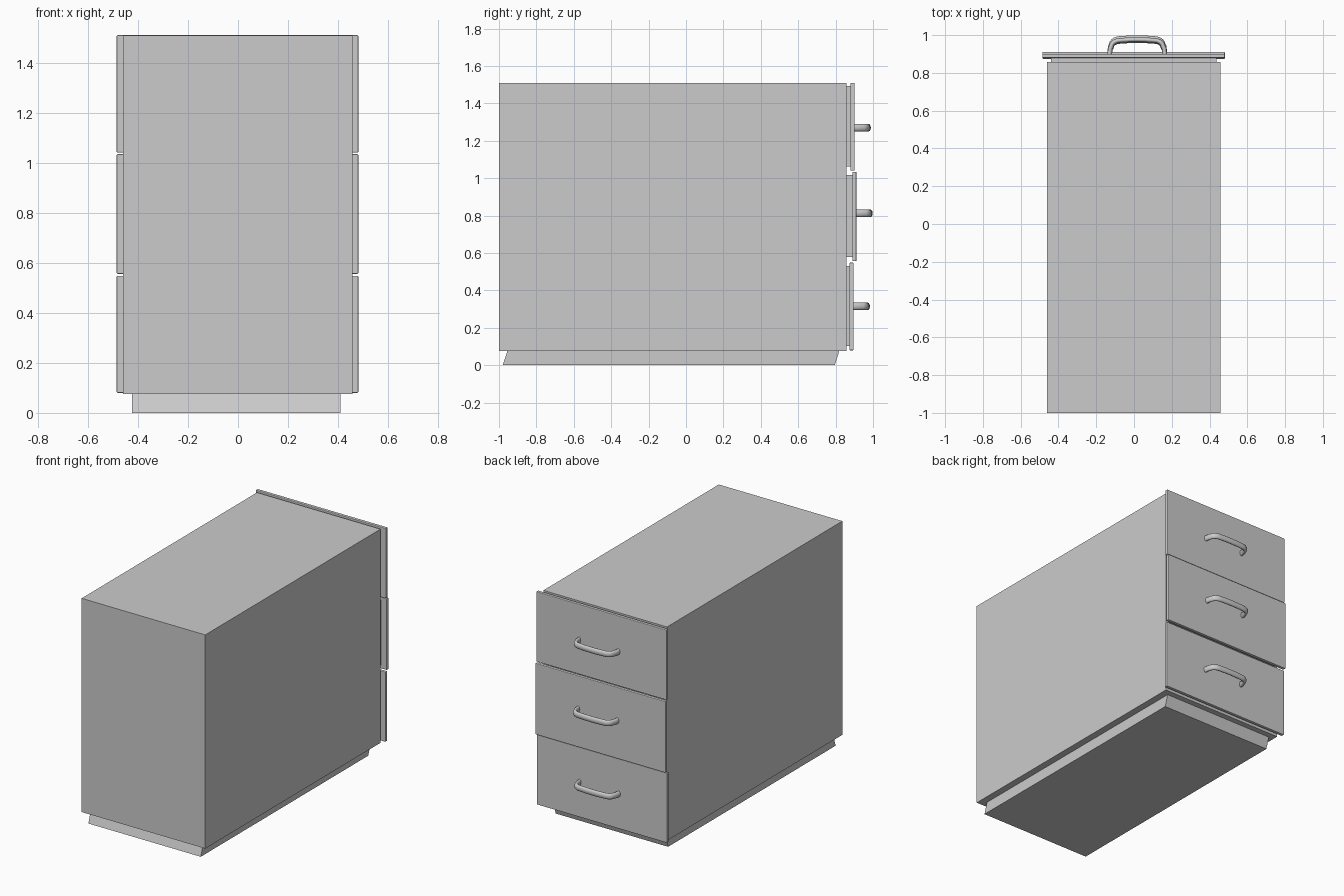
import bpy, bmesh, math
from mathutils import Vector

if "Cube" in bpy.data.objects:
    bpy.data.objects.remove(bpy.data.objects["Cube"])


def finish(name, bm, bevel=0.0):
    bmesh.ops.recalc_face_normals(bm, faces=bm.faces)
    me = bpy.data.meshes.new(name)
    bm.to_mesh(me)
    bm.free()
    ob = bpy.data.objects.new(name, me)
    bpy.context.collection.objects.link(ob)
    if bevel:
        mod = ob.modifiers.new("Bevel", 'BEVEL')
        mod.width = bevel
        mod.segments = 2
    return ob


def box(name, x, y, z, bevel=0.0, shear=0.0):
    """Box from (min, max) ranges; shear shifts the top along y."""
    bm = bmesh.new()
    bmesh.ops.create_cube(bm, size=1)
    for v in bm.verts:
        top = v.co.z > 0
        v.co = Vector((x[v.co.x > 0], y[v.co.y > 0] + (shear if top else 0), z[top]))
    return finish(name, bm, bevel)


def handle(name, cx, face_y, cz, sides=12):
    """Bow handle: an oval section swept along a rounded U path."""
    half = [(-0.146, -0.004), (-0.142, 0.03)]
    for i in range(6):  # rounded corner
        a = math.pi - i * math.pi / 10
        half.append((-0.09 + 0.047 * math.cos(a), 0.038 + 0.033 * math.sin(a)))
    half.append((-0.045, 0.074))
    path = [Vector(p) for p in half + [(0, 0.075)] + [(-a, b) for a, b in reversed(half)]]
    bm = bmesh.new()
    rings = []
    for i, p in enumerate(path):
        t = (path[min(i + 1, len(path) - 1)] - path[max(i - 1, 0)]).normalized()
        n = Vector((-t.y, t.x))
        ring = []
        for k in range(sides):
            a = 2 * math.pi * k / sides
            q = p + n * 0.0125 * math.cos(a)
            ring.append(bm.verts.new((cx + q.x, face_y + q.y, cz + 0.02 * math.sin(a))))
        rings.append(ring)
    for r, s in zip(rings, rings[1:]):
        for k in range(sides):
            j = (k + 1) % sides
            bm.faces.new((r[k], r[j], s[j], s[k]))
    bm.faces.new(rings[0])
    bm.faces.new(rings[-1])
    for f in bm.faces:
        f.smooth = len(f.verts) == 4
    return finish(name, bm)


# Cabinet shell and recessed plinth
box("cabinet_body", (-0.46, 0.457), (-1.0, 0.858), (0.075, 1.508))
box("plinth", (-0.424, 0.41), (-0.98, 0.795), (0.0, 0.08), shear=0.026)

# Drawers: name, front face y, z range, handle height
drawers = [
    ("bottom", 0.896, (0.08, 0.548), 0.315),
    ("middle", 0.911, (0.556, 1.034), 0.812),
    ("top", 0.901, (1.04, 1.51), 1.27),
]
for label, fy, (z0, z1), hz in drawers:
    box(label + "_drawer_box", (-0.44, 0.437), (0.80, fy - 0.015), (z0 + 0.022, z1 - 0.018))
    box(label + "_drawer_front", (-0.485, 0.481), (fy - 0.022, fy), (z0, z1), bevel=0.004)
    handle(label + "_drawer_handle", 0.017, fy, hz)
